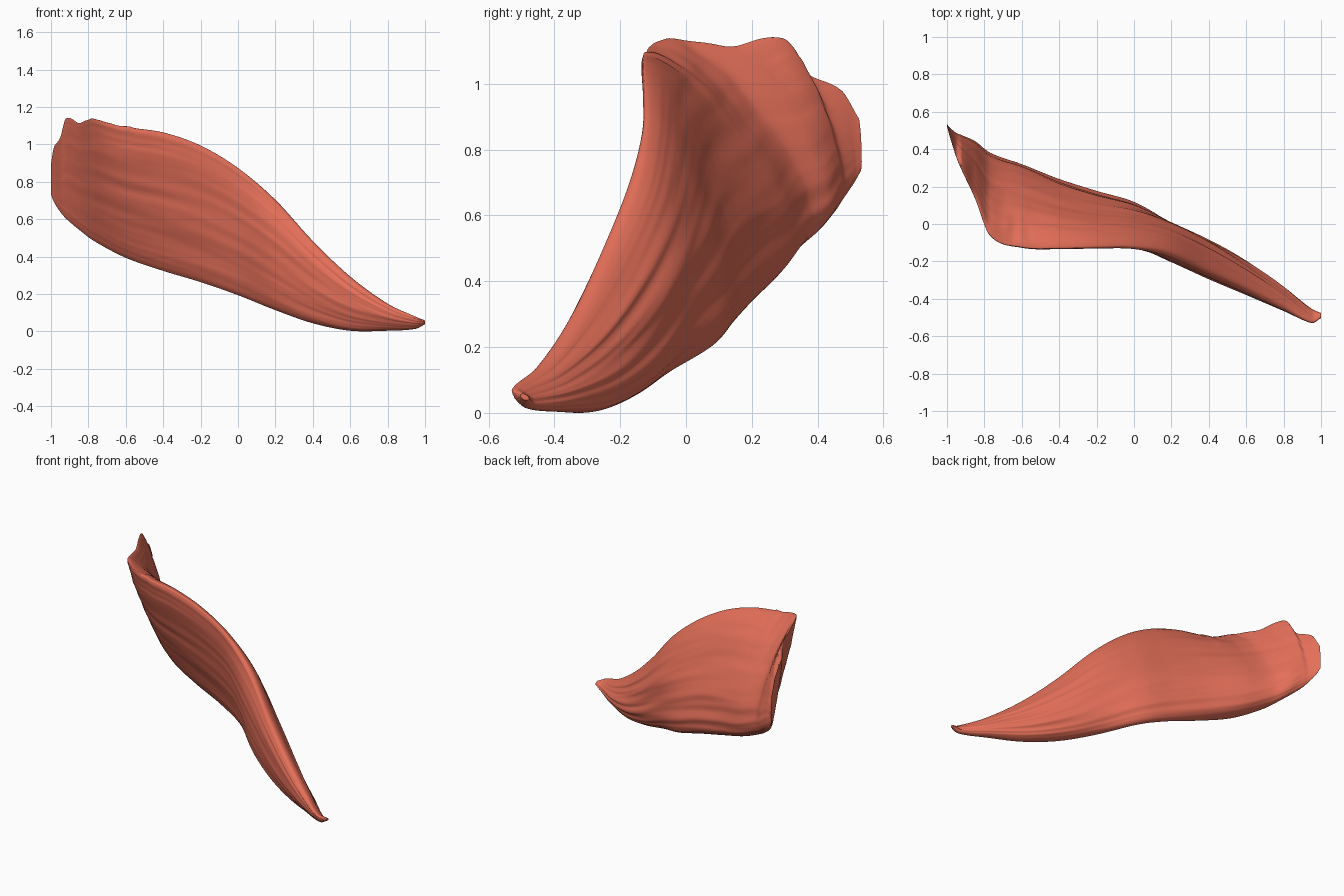
import bpy, bmesh, math
from mathutils import Vector, noise

if "Cube" in bpy.data.objects:
    bpy.data.objects.remove(bpy.data.objects["Cube"])

# Cross-section stations along the muscle:
# x, top y, top z, bottom y, bottom z, front bulge, back bulge
ST = [
    (-1.00, .525, .90, .53, .74, .004, .006),
    (-.985, .47, .985, .505, .70, .01, .02),
    (-.95, .36, 1.04, .46, .645, .02, .055),
    (-.92, .29, 1.14, .43, .61, .025, .085),
    (-.85, .14, 1.12, .36, .55, .03, .15),
    (-.77, -.06, 1.14, .28, .49, .03, .20),
    (-.60, -.12, 1.10, .20, .40, .045, .22),
    (-.40, -.125, 1.07, .15, .33, .05, .17),
    (-.20, -.12, 1.00, .11, .27, .05, .13),
    (.00, -.12, .88, .05, .20, .05, .12),
    (.20, -.15, .71, -.09, .12, .075, .135),
    (.40, -.24, .49, -.20, .05, .07, .14),
    (.60, -.33, .30, -.29, .01, .065, .11),
    (.80, -.43, .155, -.39, .01, .05, .07),
    (.95, -.52, .085, -.48, .02, .02, .04),
    (1.00, -.495, .065, -.485, .045, .012, .012),
]
SUB, RING = 10, 128


def cubic(p0, p1, p2, p3, t):
    """Smooth interpolation respecting uneven x spacing."""
    h = p2[0] - p1[0]
    out = [p1[0] + h * t]
    for k in range(1, 7):
        m1 = (p2[k] - p0[k]) / (p2[0] - p0[0]) * h
        m2 = (p3[k] - p1[k]) / (p3[0] - p1[0]) * h
        out.append((2*t**3 - 3*t*t + 1) * p1[k] + (t**3 - 2*t*t + t) * m1
                   + (3*t*t - 2*t**3) * p2[k] + (t**3 - t*t) * m2)
    return out


def section(s):
    """Lens-shaped ring with fibre grooves running lengthwise."""
    x, yt, zt, yb, zb, f, b = s
    pts = []
    for j in range(RING):
        a = 2 * math.pi * j / RING
        d = (1 - math.cos(a)) / 2
        y, z = yt + (yb - yt) * d, zt + (zb - zt) * d
        w = math.sin(a)
        fibre = noise.noise(Vector((x * 1.8, math.cos(a) * 4, math.sin(a) * 4)))
        fibre += .4 * noise.noise(Vector((x * 2 + 7, math.cos(a) * 9, math.sin(a) * 9)))
        groove = .016 * fibre * min(1, (f + b) / .2) * abs(w)
        if w > 0:
            y += b * w * (.75 + .35 * d) + groove
        else:
            y += f * w - groove * .6
        # frayed attachment rim at the upper left
        if x < -.55:
            z += .015 * noise.noise(Vector((x * 18, 3, y * 8))) * (1 - d) ** 4
        pts.append((x, y, z))
    return pts


# Muscle belly lofted through the stations
bm = bmesh.new()
rings = []
n = len(ST)
for i in range(n - 1):
    for k in range(SUB + (i == n - 2)):
        s = cubic(ST[max(i - 1, 0)], ST[i], ST[i + 1], ST[min(i + 2, n - 1)], k / SUB)
        rings.append([bm.verts.new(p) for p in section(s)])
for r, q in zip(rings, rings[1:]):
    for j in range(RING):
        m = (j + 1) % RING
        bm.faces.new((r[j], r[m], q[m], q[j]))
bm.faces.new(rings[0])
bm.faces.new(rings[-1])
bmesh.ops.recalc_face_normals(bm, faces=bm.faces)

# Rest on the ground
low = min(v.co.z for v in bm.verts)
bmesh.ops.translate(bm, verts=bm.verts, vec=(0, 0, -low))
me = bpy.data.meshes.new("muscle")
bm.to_mesh(me)
bm.free()
ob = bpy.data.objects.new("muscle", me)
bpy.context.collection.objects.link(ob)

mat = bpy.data.materials.new("muscle_red")
mat.diffuse_color = (.78, .16, .10, 1)
mat.use_nodes = True
mat.node_tree.nodes["Principled BSDF"].inputs["Base Color"].default_value = mat.diffuse_color
me.materials.append(mat)
bpy.context.view_layer.objects.active = ob
ob.select_set(True)
bpy.ops.object.shade_smooth_by_angle(angle=math.radians(50))
